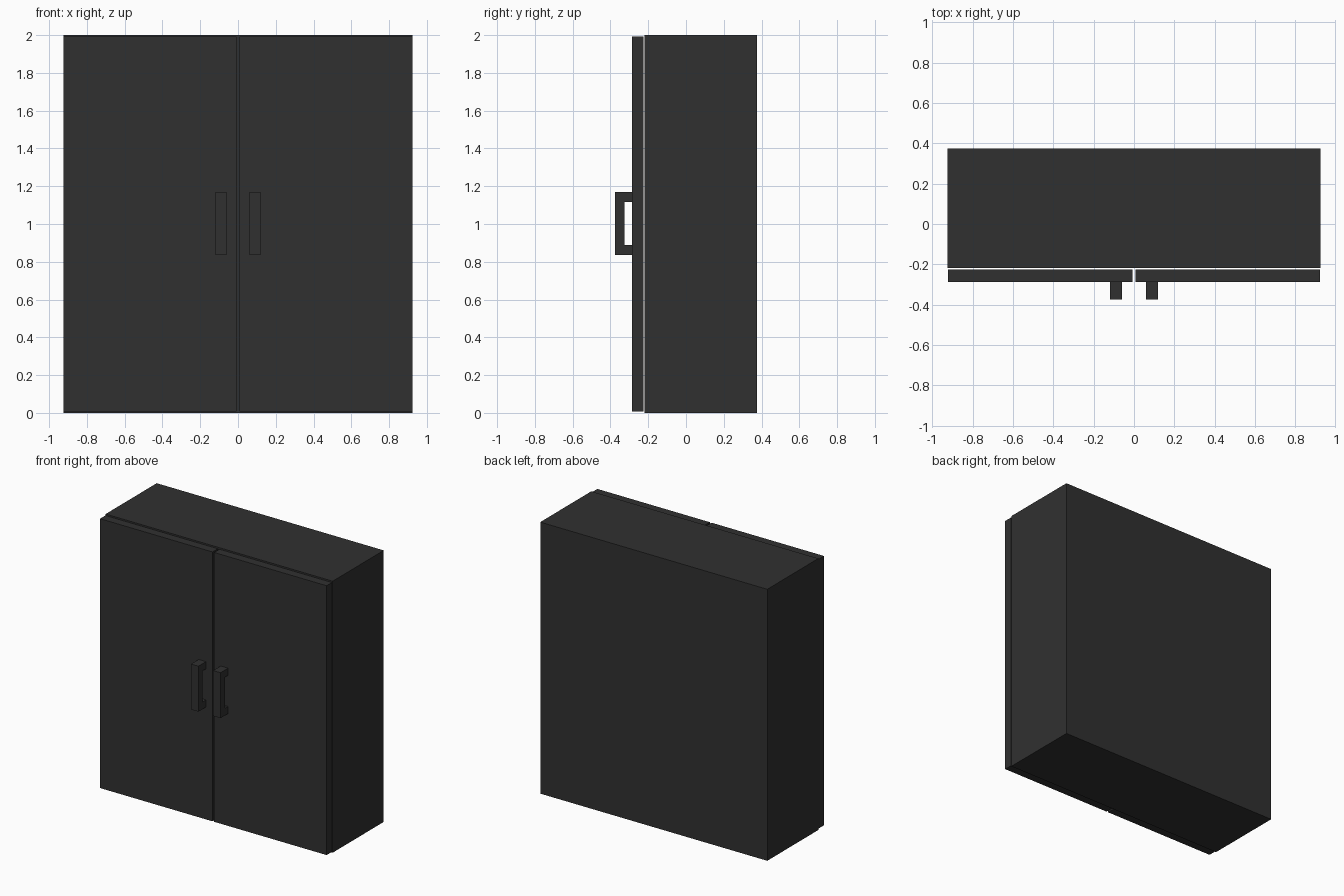
import bpy, bmesh
from mathutils import Vector

if "Cube" in bpy.data.objects:
    bpy.data.objects.remove(bpy.data.objects["Cube"])

mat = bpy.data.materials.new("charcoal")
mat.diffuse_color = (0.03, 0.03, 0.03, 1)
mat.use_nodes = True
mat.node_tree.nodes["Principled BSDF"].inputs["Base Color"].default_value = mat.diffuse_color


def finish(name, bm):
    bmesh.ops.recalc_face_normals(bm, faces=bm.faces[:])
    me = bpy.data.meshes.new(name)
    bm.to_mesh(me)
    bm.free()
    me.materials.append(mat)
    ob = bpy.data.objects.new(name, me)
    bpy.context.collection.objects.link(ob)
    return ob


def box(name, lo, hi):
    bm = bmesh.new()
    bmesh.ops.create_cube(bm, size=1)
    lo, hi = Vector(lo), Vector(hi)
    for v in bm.verts:
        v.co = (lo + hi) / 2 + v.co * (hi - lo)
    return finish(name, bm)


def extrude_x(name, profile, x0, x1):
    """Extrude a (y, z) profile along x."""
    bm = bmesh.new()
    face = bm.faces.new([bm.verts.new((x0, y, z)) for y, z in profile])
    new = bmesh.ops.extrude_face_region(bm, geom=[face])["geom"]
    for v in new:
        if isinstance(v, bmesh.types.BMVert):
            v.co.x = x1
    return finish(name, bm)


# Cabinet body
box("cabinet_body", (-0.925, -0.219, 0), (0.925, 0.375, 2))

# C-shaped handle profile, seen from the side
handle = [(-0.287, 0.835), (-0.375, 0.835), (-0.375, 1.17), (-0.287, 1.17),
          (-0.287, 1.117), (-0.325, 1.117), (-0.325, 0.888), (-0.287, 0.888)]

# Pair of doors, each with a handle near the centre gap
for side, s in (("left", -1), ("right", 1)):
    xs = sorted((s * 0.007, s * 0.923))
    box(side + "_door", (xs[0], -0.287, 0.008), (xs[1], -0.225, 1.992))
    extrude_x(side + "_handle", handle, s * 0.06, s * 0.12)
